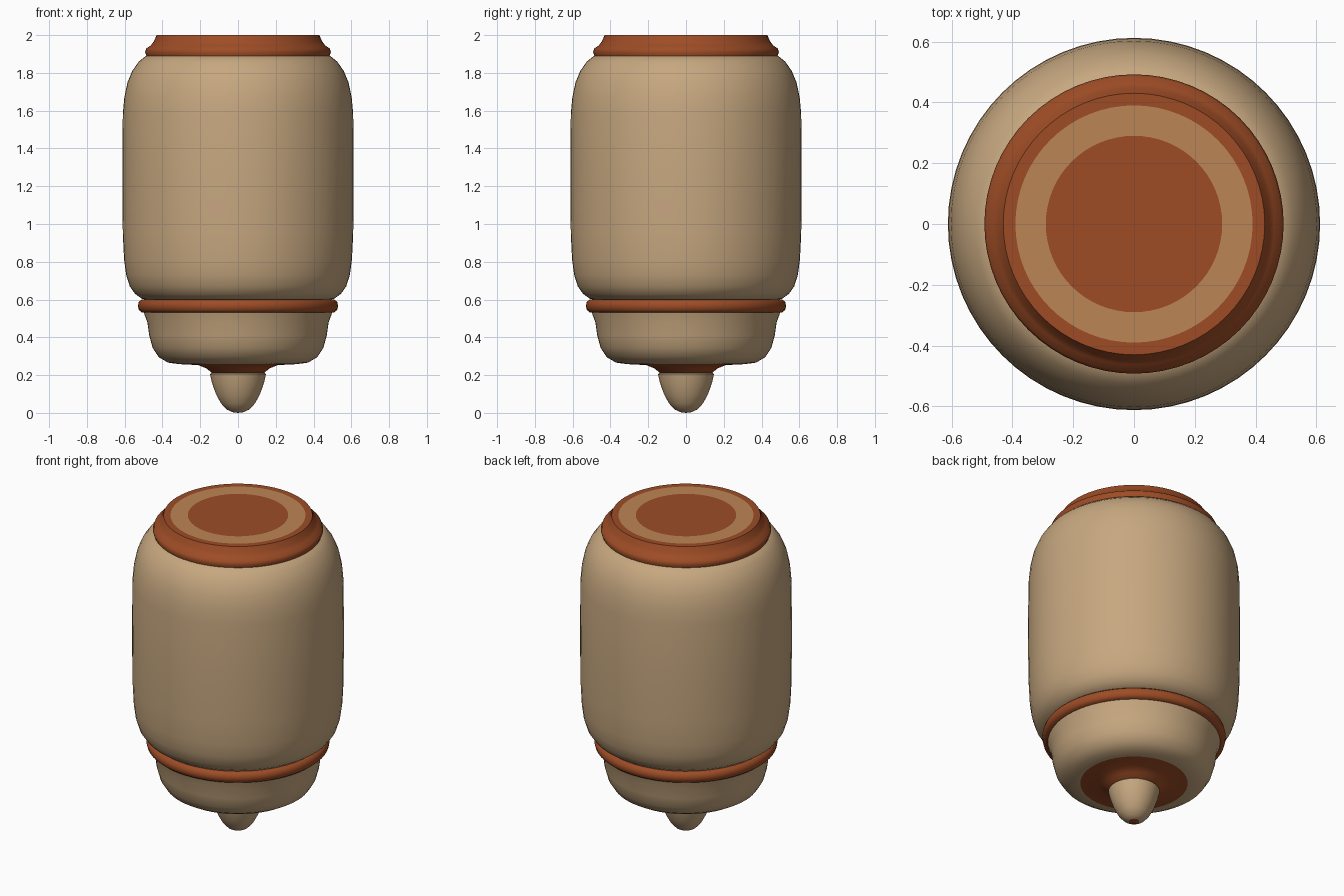
import bpy, bmesh, math

if "Cube" in bpy.data.objects:
    bpy.data.objects.remove(bpy.data.objects["Cube"])

SIDES = 64


def material(name, rgb):
    m = bpy.data.materials.new(name)
    m.diffuse_color = (*rgb, 1)
    m.use_nodes = True
    m.node_tree.nodes["Principled BSDF"].inputs["Base Color"].default_value = m.diffuse_color
    return m


cream = material("cream", (0.57, 0.39, 0.215))
rust = material("rust", (0.34, 0.073, 0.019))
tan = material("tan", (0.50, 0.235, 0.091))


def lathe(name, profile, mats, rule=None, angle=40):
    """Spin (radius, z) points, listed bottom to top, around the z axis."""
    bm = bmesh.new()
    rings = []
    for r, z in profile:
        if r == 0:
            rings.append([bm.verts.new((0, 0, z))] * SIDES)
        else:
            rings.append([bm.verts.new((r * math.cos(math.tau * i / SIDES),
                                        r * math.sin(math.tau * i / SIDES), z))
                          for i in range(SIDES)])
    for k, (a, b) in enumerate(zip(rings, rings[1:])):
        for i in range(SIDES):
            j = (i + 1) % SIDES
            f = bm.faces.new(dict.fromkeys((a[i], a[j], b[j], b[i])))
            (r0, z0), (r1, z1) = profile[k], profile[k + 1]
            f.material_index = rule((r0 + r1) / 2, (z0 + z1) / 2) if rule else 0
    bmesh.ops.recalc_face_normals(bm, faces=bm.faces)
    me = bpy.data.meshes.new(name)
    bm.to_mesh(me)
    bm.free()
    ob = bpy.data.objects.new(name, me)
    bpy.context.collection.objects.link(ob)
    for m in mats:
        me.materials.append(m)
    bpy.ops.object.select_all(action='DESELECT')
    ob.select_set(True)
    bpy.context.view_layer.objects.active = ob
    bpy.ops.object.shade_smooth_by_angle(angle=math.radians(angle))
    return ob


# Large rounded barrel
lathe("barrel", [(0.47, 0.595), (0.51, 0.605), (0.545, 0.63), (0.573, 0.67),
                 (0.592, 0.73), (0.603, 0.81), (0.61, 0.95), (0.612, 1.25),
                 (0.61, 1.58), (0.602, 1.67), (0.585, 1.75), (0.56, 1.81),
                 (0.525, 1.86), (0.49, 1.888), (0.45, 1.895)], [cream])

# Stepped lid with a tan ring on its flat top
lathe("lid", [(0.44, 1.885), (0.485, 1.89), (0.492, 1.91), (0.485, 1.93),
              (0.462, 1.945), (0.447, 1.965), (0.43, 2.0), (0.39, 2.0),
              (0.29, 2.0), (0, 2.0)],
      [rust, tan], lambda r, z: int(z > 1.99 and 0.3 < r < 0.39))

# Raised band below the barrel
lathe("band", [(0.46, 0.53), (0.51, 0.532), (0.525, 0.545), (0.53, 0.567),
               (0.525, 0.588), (0.51, 0.6), (0.46, 0.605)], [rust])

# Lower bowl with a rust collar underneath
lathe("bowl", [(0.11, 0.205), (0.14, 0.212), (0.165, 0.235), (0.21, 0.253),
               (0.31, 0.258), (0.37, 0.266), (0.42, 0.295), (0.452, 0.345),
               (0.47, 0.41), (0.48, 0.48), (0.495, 0.52), (0.50, 0.54)],
      [cream, rust], lambda r, z: int(r < 0.3 and z < 0.258))

# Pointed nub at the bottom
lathe("nub", [(0, 0), (0.03, 0.004), (0.06, 0.018), (0.09, 0.05), (0.117, 0.1),
              (0.138, 0.16), (0.148, 0.205), (0.13, 0.222)],
      [cream, rust], lambda r, z: int(z < 0.003))
